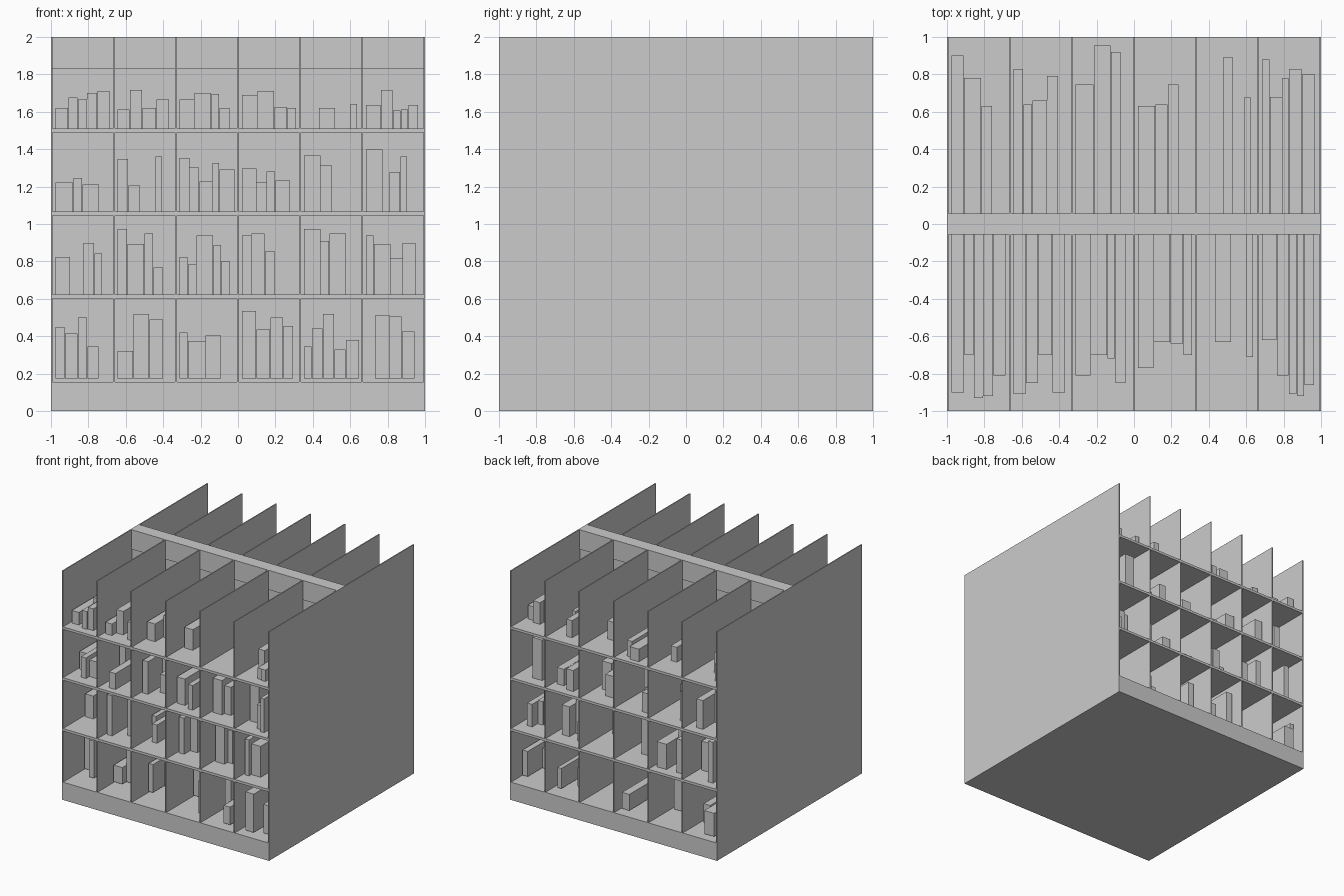
import bpy, bmesh, random

random.seed(7)
PITCH = 0.3317                       # bay spacing
BAYS = 6
FLOORS = [0.175, 0.623, 1.067, 1.511]  # underside of the books on each level
T = 0.009                            # divider thickness
CORE = 0.057                         # half thickness of the central spine


def add_box(bm, x0, x1, y0, y1, z0, z1):
    verts = bmesh.ops.create_cube(bm, size=1)['verts']
    for v in verts:
        v.co.x = x0 if v.co.x < 0 else x1
        v.co.y = y0 if v.co.y < 0 else y1
        v.co.z = z0 if v.co.z < 0 else z1


def make(name, boxes):
    bm = bmesh.new()
    for b in boxes:
        add_box(bm, *b)
    me = bpy.data.meshes.new(name)
    bm.to_mesh(me)
    bm.free()
    ob = bpy.data.objects.new(name, me)
    bpy.context.collection.objects.link(ob)
    return ob


# Carcass: plinth, central back panel with header, sides
make("plinth", [(-1, 1, -1, 1, 0, 0.155)])
make("back_panel", [(-0.995, 0.995, -CORE + 0.012, CORE - 0.012, 0.155, 1.83)])
make("header_board", [(-0.995, 0.995, -CORE, CORE, 1.83, 2)])
for name, x in (("left_side", -1), ("right_side", 1 - T)):
    make(name, [(x, x + T, -1, 1, 0, 2)])

# Dividers between bays on both sides of the spine
make("dividers", [(-0.995 + i * PITCH - T / 2, -0.995 + i * PITCH + T / 2, y0, y1, 0.155, 2)
                  for i in range(1, BAYS) for y0, y1 in ((-1, -CORE), (CORE, 1))])

# Double-depth shelves
make("shelves", [(-0.995, 0.995, -1, 1, z - 0.022, z) for z in FLOORS[1:]])


def book_row(name, side, level, bays):
    """Each bay is a run of (width, height[, depth]); height 0 is a gap."""
    boxes = []
    for i, bay in enumerate(bays):
        x = -0.975 + i * PITCH
        for w, h, *d in bay:
            depth = d[0] if d else random.uniform(0.62, 0.95)
            if h:
                ys = sorted((side * (CORE - 0.012), side * depth))
                boxes.append((x, x + w - 0.002, *ys, FLOORS[level], FLOORS[level] + h))
            x += w
    make(name, boxes)


# Front books, bottom to top
book_row("front_books_1", -1, 0, [
    [(.05, .275), (.07, .24), (.05, .325), (.06, .17)],
    [(.085, .145), (.085, .345), (.075, .315)],
    [(.043, .245), (.096, .2), (.085, .23)],
    [(.078, .36), (.075, .26), (.07, .325), (.053, .28)],
    [(.043, .17), (.06, .265), (.06, .345), (.063, .155), (.07, .205)],
    [(.05, 0), (.08, .335), (.063, .33), (.07, .25)]])
book_row("front_books_2", -1, 1, [
    [(.08, .2), (.07, 0), (.058, .275), (.043, .22)],
    [(.053, .35), (.09, .27), (.048, .325), (.053, .145)],
    [(.043, .2), (.048, .16), (.09, .315), (.043, .265), (.043, .18)],
    [(.053, .315), (.07, .325), (.058, .23)],
    [(.09, .35), (.048, .285), (.09, .325)],
    [(.043, .315), (.09, .27), (.064, .195), (.07, .275)]])
book_row("front_books_3", -1, 2, [
    [(.096, .155), (.048, .18), (.09, .145)],
    [(.058, .28), (.064, .14), (.08, 0), (.037, .295)],
    [(.053, .285), (.053, .235), (.07, .16), (.037, .26), (.085, .225)],
    [(.08, .23), (.053, .155), (.048, .215), (.08, .165)],
    [(.09, .3), (.064, .245)],
    [(.09, .33), (.037, 0), (.058, .21), (.037, .295)]])
book_row("front_books_4", -1, 3, [
    [(.069, .11, .9), (.05, .165, .7), (.05, .155, .93), (.055, .19, .92), (.065, .2, .81)],
    [(.065, .1, .91), (.067, .205, .85), (.075, .11, .7), (.07, .155, .9)],
    [(.08, .155, .81), (.09, .19, .7), (.043, .185, .72), (.055, .11, .85)],
    [(.085, .18, .77), (.09, .2, .63), (.07, .115, .64), (.048, .11, .7)],
    [(.08, 0), (.088, .11, .63), (.083, 0), (.035, .13, .71)],
    [(.08, .125, .62), (.064, .205, .81), (.043, .095, .91), (.04, .1, .92), (.055, .125, .86)]])

# Back books: the lower three levels are filled with seeded runs
for level in range(3):
    bays = []
    for i in range(BAYS):
        run, used = [], 0
        while True:
            w = random.uniform(.037, .096)
            if used + w > 0.295:
                break
            used += w
            run.append((w, random.uniform(.14, .36) if random.random() > 0.15 else 0))
        bays.append(run)
    book_row(f"back_books_{level + 1}", 1, level, bays)

book_row("back_books_4", 1, 3, [
    [(.066, .15, .9), (.093, .18, .78), (.06, .13, .63)],
    [(.053, .16, .83), (.048, .12, .64), (.078, .19, .66), (.06, .13, .79)],
    [(.098, .11, .745), (.09, .11, .955), (.053, .14, .92)],
    [(.095, .17, .63), (.066, .13, .64), (.058, .16, .745)],
    [(.125, 0), (.055, .15, .89), (.058, 0), (.036, .12, .68)],
    [(.043, .14, .88), (.066, .12, .68), (.036, .18, .78), (.07, .19, .83), (.072, .12, .8)]])
